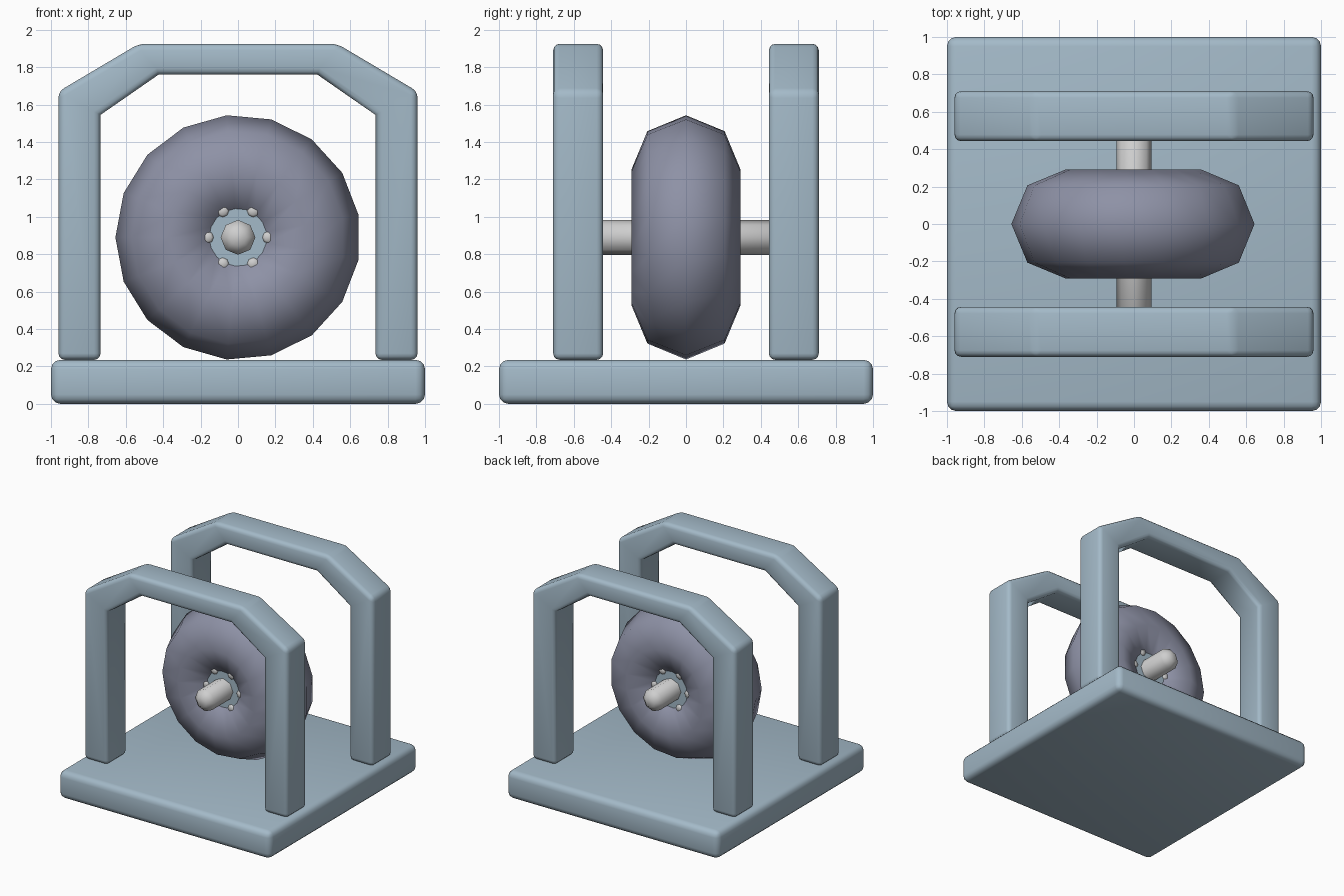
import bpy, bmesh, math
from mathutils import Matrix, Vector

if "Cube" in bpy.data.objects:
    bpy.data.objects.remove(bpy.data.objects["Cube"])

AXLE_Z = 0.89


def material(name, rgb):
    m = bpy.data.materials.new(name)
    m.diffuse_color = (*rgb, 1)
    m.use_nodes = True
    m.node_tree.nodes["Principled BSDF"].inputs["Base Color"].default_value = m.diffuse_color
    return m


BLUE = material("pale_blue", (0.37, 0.49, 0.58))
RUBBER = material("slate_rubber", (0.27, 0.285, 0.38))
METAL = material("light_metal", (0.62, 0.62, 0.62))


def finish(bm, name, mat, angle=60):
    bmesh.ops.recalc_face_normals(bm, faces=bm.faces[:])
    mesh = bpy.data.meshes.new(name)
    bm.to_mesh(mesh)
    bm.free()
    ob = bpy.data.objects.new(name, mesh)
    bpy.context.collection.objects.link(ob)
    mesh.materials.append(mat)
    bpy.ops.object.select_all(action='DESELECT')
    ob.select_set(True)
    bpy.context.view_layer.objects.active = ob
    bpy.ops.object.shade_smooth_by_angle(angle=math.radians(angle))
    return ob


def prism(name, outline, y0, y1, bevel, mat):
    """Extrude an XZ outline along Y and round its convex edges."""
    bm = bmesh.new()
    face = bm.faces.new([bm.verts.new((x, y0, z)) for x, z in outline])
    ext = bmesh.ops.extrude_face_region(bm, geom=[face])
    moved = [g for g in ext["geom"] if isinstance(g, bmesh.types.BMVert)]
    bmesh.ops.translate(bm, verts=moved, vec=(0, y1 - y0, 0))
    bmesh.ops.recalc_face_normals(bm, faces=bm.faces[:])
    edges = [e for e in bm.edges if e.is_convex]
    bmesh.ops.bevel(bm, geom=edges, offset=bevel, offset_type='OFFSET',
                    segments=3, profile=0.5, affect='EDGES')
    return finish(bm, name, mat)


def rod(name, x, z, y0, y1, radius, sides, mat, bevel=0.0):
    """Cylinder along Y with optional chamfered ends."""
    bm = bmesh.new()
    place = (Matrix.Translation((x, (y0 + y1) / 2, z))
             @ Matrix.Rotation(math.pi / 2, 4, 'X'))
    bmesh.ops.create_cone(bm, cap_ends=True, segments=sides, radius1=radius,
                          radius2=radius, depth=y1 - y0, matrix=place)
    if bevel:
        rims = [e for e in bm.edges
                if abs(e.verts[0].co.y - e.verts[1].co.y) < 1e-4]
        bmesh.ops.bevel(bm, geom=rims, offset=bevel, offset_type='OFFSET',
                        segments=1, affect='EDGES')
    return finish(bm, name, mat, 46 if sides == 8 and bevel else 30)


# Base slab
prism("base", [(-1, 0), (1, 0), (1, 0.235), (-1, 0.235)], -1, 1, 0.05, BLUE)

# Two arched frames, front and back
half = [(0.96, 0.235), (0.96, 1.67), (0.53, 1.925)]
inner = [(0.425, 1.76), (0.735, 1.545), (0.735, 0.235)]
arch = (half + [(-x, z) for x, z in reversed(half)]
        + [(-x, z) for x, z in reversed(inner)] + inner)
prism("front_frame", arch, -0.71, -0.443, 0.035, BLUE)
prism("back_frame", arch, 0.443, 0.71, 0.035, BLUE)

# Tyre: coarse ring
MAJOR, MINOR, N, M = 0.3635, 0.292, 17, 8
bm = bmesh.new()
rings = []
for i in range(N):
    a = math.pi + 2 * math.pi * i / N
    ring = []
    for j in range(M):
        b = 2 * math.pi * j / M
        r = MAJOR + MINOR * math.cos(b)
        ring.append(bm.verts.new((r * math.cos(a), MINOR * math.sin(b),
                                  AXLE_Z + r * math.sin(a))))
    rings.append(ring)
for i in range(N):
    p, q = rings[i], rings[(i + 1) % N]
    for j in range(M):
        k = (j + 1) % M
        bm.faces.new((p[j], q[j], q[k], p[k]))
finish(bm, "tyre", RUBBER, 80)

# Hub, axle and hub bolts
rod("hub", 0, AXLE_Z, -0.2, 0.2, 0.175, 24, BLUE)
rod("axle", 0, AXLE_Z, -0.49, 0.49, 0.093, 8, METAL, 0.045)
for side, label in ((-1, "front"), (1, "back")):
    for i in range(6):
        a = math.pi * i / 3
        y0, y1 = sorted((side * 0.18, side * 0.215))
        rod(f"{label}_bolt_{i + 1}", 0.163 * math.cos(a),
            AXLE_Z + 0.163 * math.sin(a), y0, y1, 0.033, 8, METAL, 0.01)
